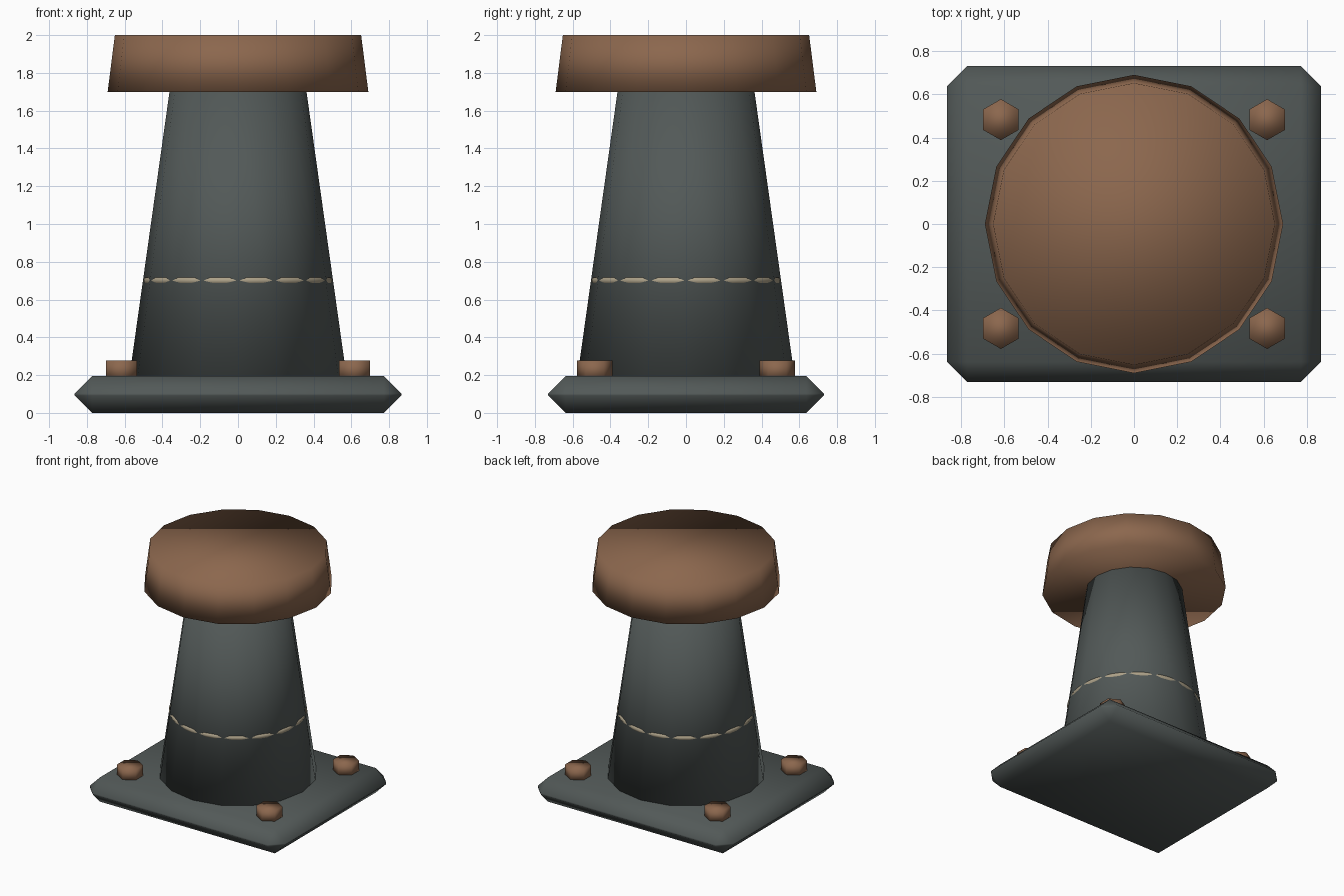
import bpy
from math import pi

if "Cube" in bpy.data.objects:
    bpy.data.objects.remove(bpy.data.objects["Cube"])


def material(name, rgb):
    m = bpy.data.materials.new(name)
    m.diffuse_color = (*rgb, 1)
    m.use_nodes = True
    m.node_tree.nodes["Principled BSDF"].inputs["Base Color"].default_value = m.diffuse_color
    return m


IRON = material("dark_iron", (0.085, 0.1, 0.097))
RUST = material("rust_brown", (0.26, 0.135, 0.075))
ROPE = material("pale_tan", (0.42, 0.36, 0.25))


def finish(name, mat):
    obj = bpy.context.object
    obj.name = name
    obj.data.materials.append(mat)
    bpy.ops.object.shade_smooth()
    return obj


def frustum(name, mat, sides, r_low, r_high, z_low, z_high, x=0, y=0):
    bpy.ops.mesh.primitive_cone_add(
        vertices=sides, radius1=r_low, radius2=r_high, depth=z_high - z_low,
        location=(x, y, (z_low + z_high) / 2))
    return finish(name, mat)


# Base plate with chamfered edges
bpy.ops.mesh.primitive_cube_add(size=1, location=(0, 0, 0.0975))
bpy.context.object.scale = (1.73, 1.46, 0.195)
bpy.ops.object.transform_apply(location=False, rotation=False, scale=True)
plate = finish("base_plate", IRON)
bevel = plate.modifiers.new("chamfer", "BEVEL")
bevel.width = 0.092
bevel.segments = 1

# Tapered post and wide head
frustum("post", IRON, 16, 0.575, 0.362, 0.19, 1.705)
frustum("head", RUST, 16, 0.69, 0.652, 1.70, 2.0)

# Thin band, showing only over the flats of the post
bpy.ops.mesh.primitive_torus_add(
    major_radius=0.48, minor_radius=0.022, major_segments=48,
    minor_segments=8, location=(0, 0, 0.70))
finish("band", ROPE)

# Hexagonal bolts at the plate corners
for x in (-0.616, 0.616):
    for y in (-0.483, 0.483):
        frustum("bolt", RUST, 6, 0.095, 0.095, 0.18, 0.277, x, y)
